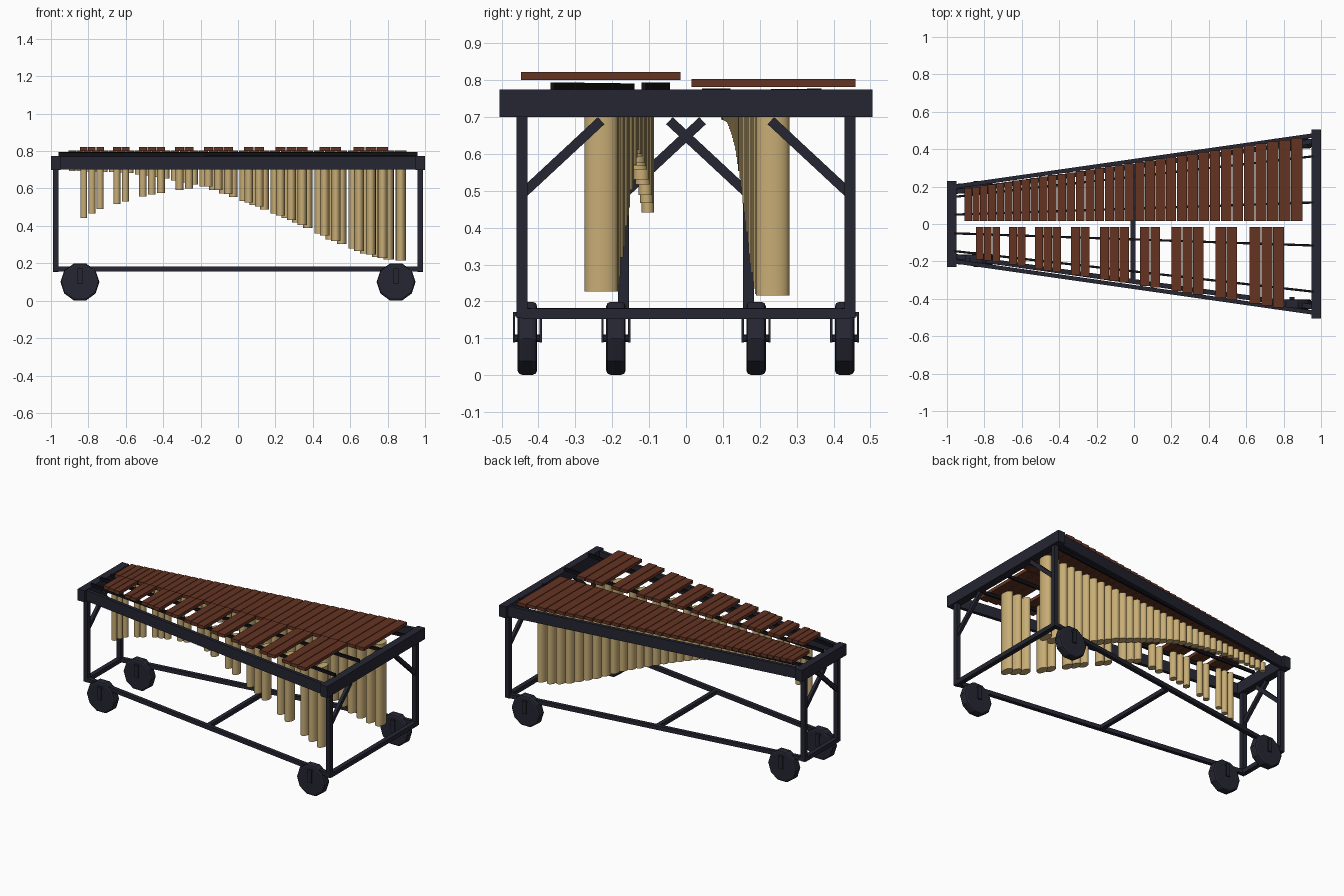
import bpy
import math
from mathutils import Vector, Matrix

cube = bpy.data.objects.get("Cube")
if cube:
    bpy.data.objects.remove(cube, do_unlink=True)


def material(name, rgb):
    m = bpy.data.materials.new(name)
    m.use_nodes = True
    m.diffuse_color = (*rgb, 1)
    m.node_tree.nodes["Principled BSDF"].inputs["Base Color"].default_value = (*rgb, 1)
    return m


FRAME = material("dark_blue_frame", (0.018, 0.019, 0.031))
WOOD = material("red_brown_wood", (0.125, 0.033, 0.016))
BRASS = material("pale_brass", (0.58, 0.42, 0.18))
BLACK = material("black_support", (0.006, 0.006, 0.009))


def finish(name, mat):
    ob = bpy.context.object
    ob.name = name
    ob.data.materials.append(mat)
    return ob


def box(name, center, size, mat):
    bpy.ops.mesh.primitive_cube_add(size=1, location=center)
    ob = finish(name, mat)
    ob.data.transform(Matrix.Diagonal((*size, 1)))
    return ob


def beam(name, a, b, width, height, mat):
    """Box from a to b; its height axis stays as upright as possible."""
    a, b = Vector(a), Vector(b)
    along = (b - a).normalized()
    side = Vector((0, 0, 1)).cross(along).normalized()
    up = along.cross(side)
    ob = box(name, (a + b) / 2, ((b - a).length, width, height), mat)
    ob.data.transform(Matrix((along, side, up)).transposed().to_4x4())
    return ob


def cylinder(name, center, radius, depth, sides, mat, rot=(0, 0, 0)):
    bpy.ops.mesh.primitive_cylinder_add(vertices=sides, radius=radius, depth=depth,
                                        location=center, rotation=rot)
    return finish(name, mat)


def lerp(a, b, t):
    return a + (b - a) * t


def sample(points, x):
    """Piecewise linear curve through points sorted by x."""
    if x <= points[0][0]:
        return points[0][1]
    for (x0, z0), (x1, z1) in zip(points, points[1:]):
        if x <= x1:
            return lerp(z0, z1, (x - x0) / (x1 - x0))
    return points[-1][1]


# End frames: top beam, legs, lower beam and diagonal braces
for end, x, top_half, leg_y in (("low", 0.975, 0.505, 0.445), ("high", -0.975, 0.23, 0.17)):
    box(end + "_end_beam", (x, 0, 0.737), (0.05, 2 * top_half, 0.075), FRAME)
    box(end + "_lower_beam", (x, 0, 0.167), (0.03, 2 * leg_y, 0.028), FRAME)
    for side, s in (("back", 1), ("front", -1)):
        box(f"{end}_{side}_leg", (x, s * leg_y, 0.43), (0.03, 0.03, 0.55), FRAME)
        beam(f"{end}_{side}_brace", (x, s * leg_y, 0.49),
             (x, s * (leg_y - 0.215), 0.69), 0.02, 0.026, FRAME)

# Long rails, lower rails and bar supports
for side, s in (("back", 1), ("front", -1)):
    beam(side + "_rail", (-0.96, s * 0.2, 0.737), (0.96, s * 0.474, 0.737), 0.022, 0.07, FRAME)
    beam(side + "_lower_rail", (-0.975, s * 0.17, 0.169), (0.975, s * 0.445, 0.169),
         0.026, 0.026, FRAME)
    z = 0.767 if s > 0 else 0.784
    beam(side + "_outer_support", (-0.96, s * 0.145, z - 0.003), (0.96, s * 0.362, z),
         0.012, 0.02, BLACK)
    beam(side + "_inner_support", (-0.96, s * 0.05, z), (0.96, s * 0.115, z),
         0.012, 0.02, BLACK)
box("middle_crossbar", (-0.005, 0, 0.169), (0.026, 0.61, 0.026), FRAME)

# Wheels with fork plates and axles
for x, y0 in ((0.845, 0.43), (-0.845, 0.19)):
    for s in (1, -1):
        y = s * y0
        wheel = cylinder("wheel", (x, y, 0.1), 0.104, 0.053, 10, FRAME,
                         (math.pi / 2, math.pi / 10, 0))
        bevel = wheel.modifiers.new("rounded_rim", "BEVEL")
        bevel.width = 0.012
        bevel.segments = 2
        bevel.limit_method = "ANGLE"
        bevel.angle_limit = math.radians(50)
        cylinder("axle", (x, y, 0.1), 0.01, 0.076, 8, FRAME, (math.pi / 2, 0, 0))
        for d in (-0.036, 0.036):
            box("fork_plate", (x, y + d, 0.128), (0.028, 0.006, 0.078), FRAME)
        box("fork_top", (x, y, 0.165), (0.028, 0.078, 0.012), FRAME)

# Bottom heights of the resonators along the instrument
NATURAL_BOTTOM = [(-0.9, 0.694), (-0.6, 0.686), (-0.4, 0.655), (-0.2, 0.615), (0, 0.545),
                  (0.3, 0.425), (0.5, 0.325), (0.7, 0.245), (0.8, 0.22), (0.88, 0.215)]
SHARP_BOTTOM = [(-0.835, 0.435), (-0.75, 0.485), (-0.63, 0.523), (-0.5, 0.56),
                (-0.3, 0.595), (-0.16, 0.612), (0, 0.55), (0.3, 0.425), (0.5, 0.33),
                (0.65, 0.265), (0.78, 0.225)]

COUNT = 34
FIRST, LAST = 0.065, 0.0415


def pitch(k):
    return lerp(FIRST, LAST, k / (COUNT - 1))


def resonator(name, x, y, rx, ry, bottom):
    top = 0.75
    tube = cylinder(name, (x, y, (top + bottom) / 2), 1, top - bottom, 20, BRASS)
    tube.data.transform(Matrix.Diagonal((rx, ry, 1, 1)))
    bpy.ops.object.shade_smooth_by_angle()


# Bars and resonators, from the low end to the high end
edge = 0.903
for k in range(COUNT):
    p = pitch(k)
    x = edge - p / 2
    t = (x + 0.9) / 1.77
    outer = lerp(0.19, 0.46, t)
    box("natural_bar", (x, (0.015 + outer) / 2, 0.792), (p * 0.93, outer - 0.015, 0.021), WOOD)
    resonator("natural_resonator", x, lerp(0.11, 0.235, t), p * 0.42,
              lerp(0.016, 0.045, t), sample(NATURAL_BOTTOM, x))

    # Raised bars sit on the joints, in groups of three and two
    if k % 7 in (2, 3, 4, 6, 0) and k > 0 and k < COUNT - 1:
        t = (edge + 0.835) / 1.61
        outer = lerp(0.187, 0.447, t)
        box("sharp_bar", (edge, -(0.015 + outer) / 2, 0.811),
            (p * 0.93, outer - 0.015, 0.021), WOOD)
        resonator("sharp_resonator", edge, -lerp(0.1025, 0.23, t), p * 0.42,
                  lerp(0.0165, 0.045, t), sample(SHARP_BOTTOM, edge))
    edge -= p
